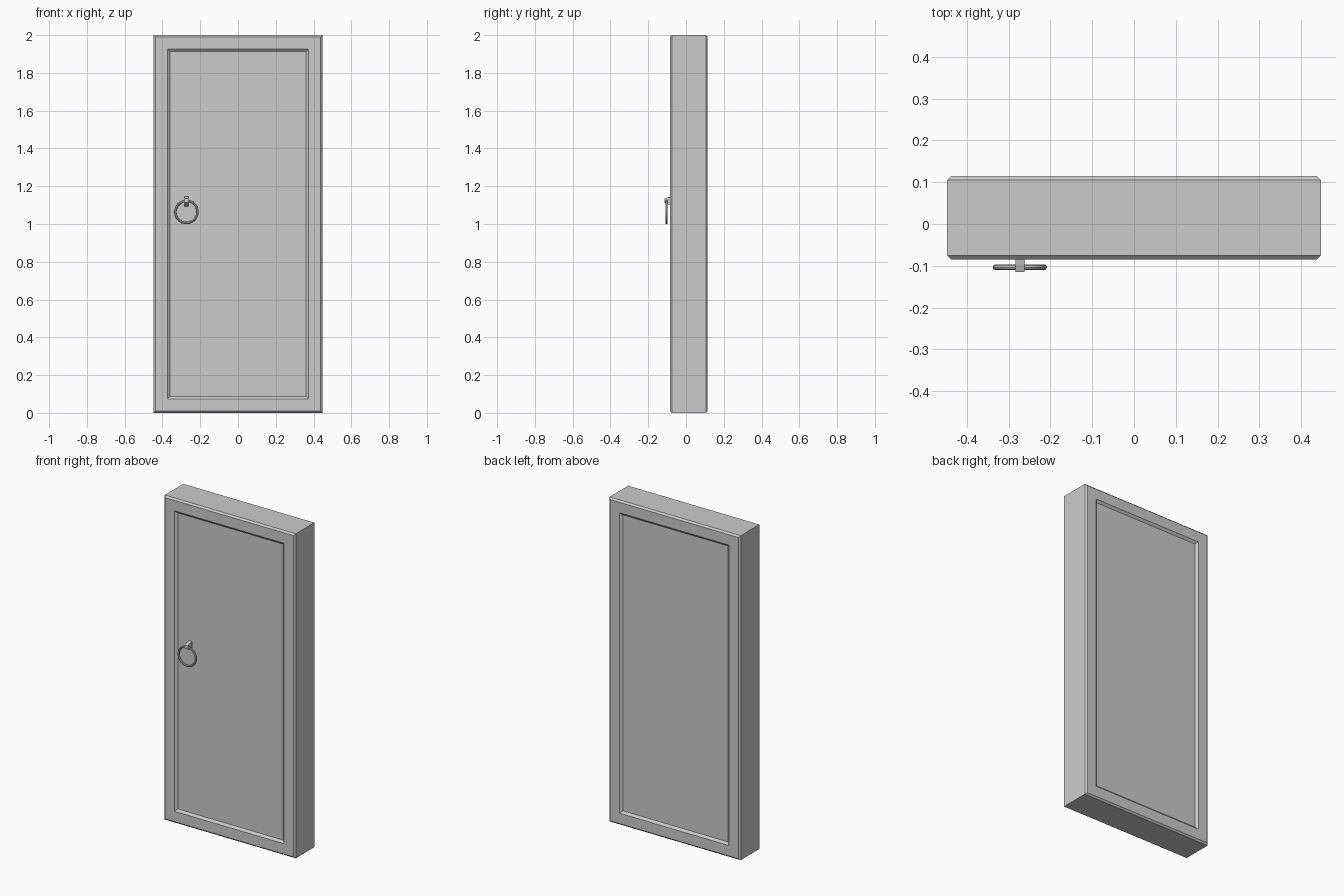
import bpy, bmesh
from math import pi

if "Cube" in bpy.data.objects:
    bpy.data.objects.remove(bpy.data.objects["Cube"])

W, H = 0.447, 2.0          # half width, height
Y0, Y1 = -0.085, 0.115     # front and back of the slab


def make_object(name, bm):
    bmesh.ops.recalc_face_normals(bm, faces=bm.faces)
    mesh = bpy.data.meshes.new(name)
    bm.to_mesh(mesh)
    bm.free()
    obj = bpy.data.objects.new(name, mesh)
    bpy.context.collection.objects.link(obj)
    return obj


def bridge(bm, a, b):
    n = len(a)
    for i in range(n):
        bm.faces.new((a[i], a[(i + 1) % n], b[(i + 1) % n], b[i]))


def loft(name, loops):
    """Skin a list of point loops and cap both ends."""
    bm = bmesh.new()
    rings = [[bm.verts.new(p) for p in loop] for loop in loops]
    for a, b in zip(rings, rings[1:]):
        bridge(bm, a, b)
    bm.faces.new(rings[0])
    bm.faces.new(rings[-1])
    return make_object(name, bm)


def rect(inset, y):
    x, lo, hi = W - inset, inset, H - inset
    return [(-x, y, lo), (x, y, lo), (x, y, hi), (-x, y, hi)]


# Door slab: chamfered rim and a sunken panel on both sides
side = [(0.088, 0.012), (0.074, 0.0), (0.010, 0.0), (0.0, 0.010)]
loops = [rect(i, Y0 + d) for i, d in side]
loops += [rect(i, Y1 - d) for i, d in reversed(side)]
loft("door_slab", loops)

# Handle mount: tapered post rooted in the front panel
HX = -0.273


def post(y, lo, hi, w=0.011):
    return [(HX - w, y, lo), (HX + w, y, lo), (HX + w, y, hi), (HX - w, y, hi)]


loft("handle_mount", [post(Y0 + 0.014, 1.092, 1.147),
                      post(-0.098, 1.106, 1.141),
                      post(-0.115, 1.113, 1.135)])

# Ring pull hanging from the mount
bpy.ops.mesh.primitive_torus_add(major_segments=32, minor_segments=10,
                                 major_radius=0.0585, minor_radius=0.0065,
                                 location=(HX, -0.1035, 1.064),
                                 rotation=(pi / 2, 0, 0))
bpy.context.object.name = "ring_pull"
bpy.ops.object.shade_smooth_by_angle()
